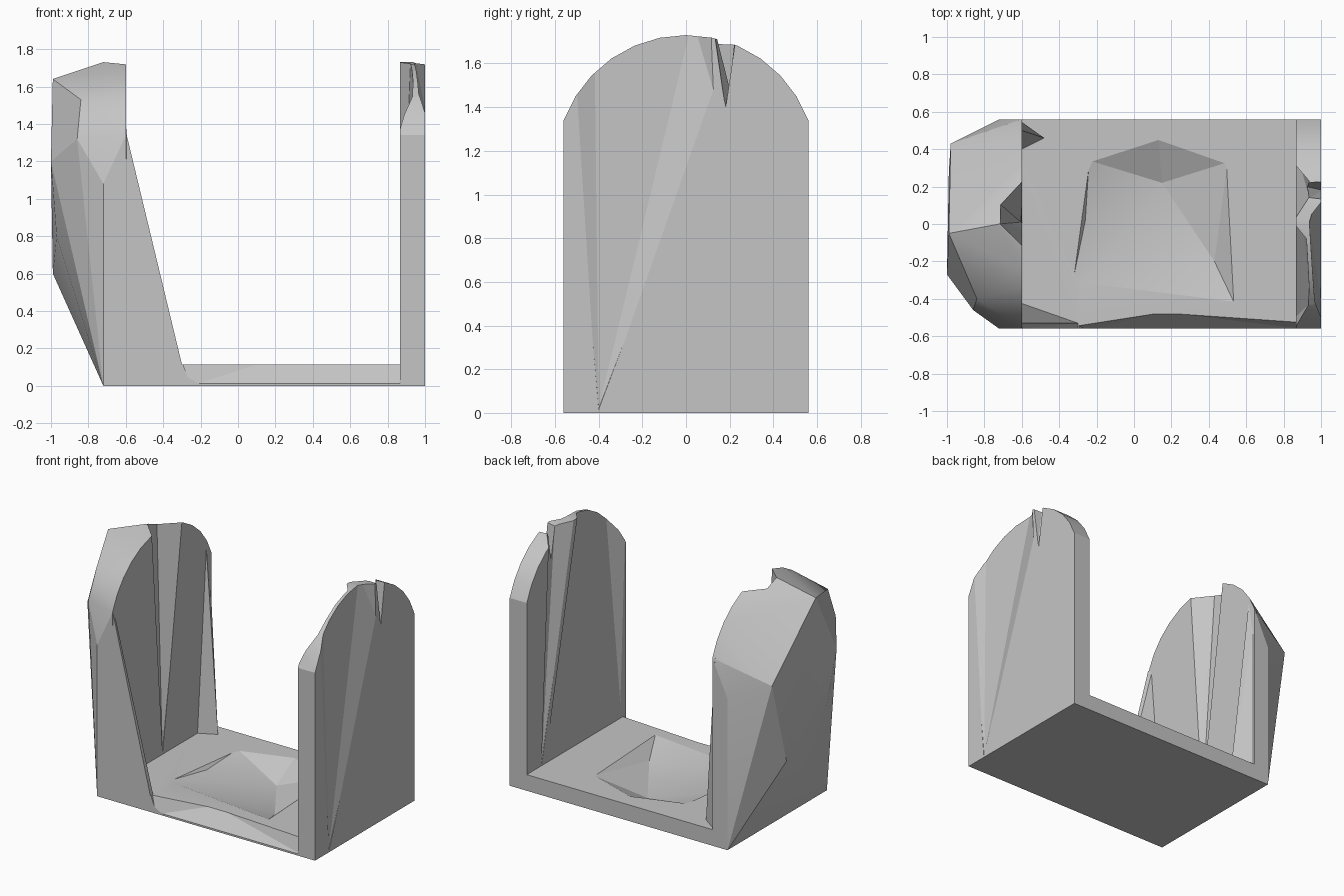
import bpy
import bmesh
import math

cube = bpy.data.objects.get("Cube")
if cube:
    bpy.data.objects.remove(cube, do_unlink=True)

SHADE = (0.56, 0.56, 0.56, 1)
grey = bpy.data.materials.new("plain grey")
grey.use_nodes = True
grey.diffuse_color = SHADE
grey.node_tree.nodes["Principled BSDF"].inputs["Base Color"].default_value = SHADE

HALF = 0.56      # half depth of the bracket
FLOOR = 0.115    # top of the base plate


def hull(name, points):
    """Faceted solid stretched around a handful of corner points."""
    bm = bmesh.new()
    verts = [bm.verts.new(p) for p in points]
    result = bmesh.ops.convex_hull(bm, input=verts)
    loose = [g for g in set(result["geom_interior"] + result["geom_unused"])
             if isinstance(g, bmesh.types.BMVert)]
    bmesh.ops.delete(bm, geom=loose, context="VERTS")
    bmesh.ops.recalc_face_normals(bm, faces=bm.faces[:])
    mesh = bpy.data.meshes.new(name)
    bm.to_mesh(mesh)
    bm.free()
    mesh.materials.append(grey)
    obj = bpy.data.objects.new(name, mesh)
    bpy.context.collection.objects.link(obj)
    return obj


def select(obj):
    bpy.ops.object.select_all(action="DESELECT")
    obj.select_set(True)
    bpy.context.view_layer.objects.active = obj


def cut(obj, points):
    """Carve a faceted notch out of a part."""
    cutter = hull("notch_cutter", points)
    cutter.hide_render = True
    mod = obj.modifiers.new("notch", "BOOLEAN")
    mod.operation = "DIFFERENCE"
    mod.solver = "EXACT"
    mod.object = cutter
    select(obj)
    bpy.ops.object.modifier_apply(modifier=mod.name)
    bpy.data.objects.remove(cutter, do_unlink=True)


def arch(x, steps=12):
    """Round-topped panel outline at a given x."""
    radius, centre = 0.597, 1.133
    sweep = math.asin(HALF / radius)
    pts = [(x, -HALF, 0), (x, HALF, 0)]
    for i in range(steps + 1):
        a = -sweep + 2 * sweep * i / steps
        pts.append((x, radius * math.sin(a), centre + radius * math.cos(a)))
    return pts


# Base plate with a sloping front edge and a sunken pit
base = hull("base_plate", [(x, y, z) for x in (-0.7, 0.98)
                           for y in (-HALF, HALF) for z in (0, FLOOR)])
cut(base, [(-0.25, -0.57, 0.0), (0.98, -0.57, 0.0), (-0.3, -0.57, 0.13),
           (-0.3, -0.54, 0.13), (0.15, -0.47, 0.13), (0.87, -0.52, 0.13),
           (0.98, -0.57, 0.13)])
cut(base, [(-0.33, -0.32, 0.12), (-0.24, 0.34, 0.12), (0.13, 0.46, 0.12),
           (0.5, 0.33, 0.12), (0.54, -0.43, 0.12), (0.15, 0.22, 0.01),
           (-0.26, 0.02, 0.09), (0.43, -0.2, 0.04)])

# Thin upright panel: outer groove, inner hollow, inner groove
panel = hull("thin_panel", arch(0.865) + arch(1.0))
cut(panel, [(1.01, -0.4, 0.0), (0.997, -0.4, 0.02),
            (1.01, -0.52, 1.37), (1.01, -0.47, 1.8), (0.962, -0.42, 1.8),
            (0.935, 0.03, 1.8), (1.01, 0.125, 1.8), (1.01, 0.14, 1.43)])
cut(panel, [(0.86, 0.36, 0.12), (0.86, -0.5, 0.12), (0.86, -0.555, 1.36),
            (0.86, -0.5, 1.8), (0.86, -0.02, 1.8),
            (0.925, -0.1, 1.8), (0.945, -0.42, 1.8)])
cut(panel, [(0.86, 0.4, 0.1), (0.868, 0.39, 0.13),
            (0.86, 0.01, 1.8), (0.86, 0.31, 1.8),
            (0.94, 0.13, 1.8), (0.94, 0.22, 1.8)])
# Small nick in the top rim
cut(panel, [(1.01, 0.12, 1.8), (1.01, 0.24, 1.8), (1.01, 0.18, 1.39),
            (0.92, 0.13, 1.8), (0.92, 0.23, 1.8), (0.92, 0.2, 1.5)])

# Thick upright panel with a bulging outer side
outer = [(-0.72, s * HALF, z) for s in (-1, 1) for z in (0, 1.08)]
bulge = [(-0.72, 0, 1.73), (-0.86, -0.46, 1.32), (-0.84, -0.4, 1.53),
         (-0.99, -0.05, 1.64), (-1, -0.27, 1.2), (-0.98, 0.43, 1.19),
         (-0.99, 0.28, 0.6), (-0.97, -0.2, 0.8)]
thick = hull("bulged_panel", arch(-0.6) + outer + bulge)
cut(thick, [(-0.59, 0.0, 0.12), (-0.605, 0.01, 0.13),
            (-0.59, -0.13, 1.8), (-0.59, 0.25, 1.8),
            (-0.72, 0.0, 1.8), (-0.72, 0.11, 1.8)])

# Gussets joining the bulged panel to the base
front_gusset = hull("front_gusset", [
    (-0.3, -HALF, FLOOR), (-0.3, -0.53, FLOOR), (-0.62, -HALF, 0.05),
    (-0.61, -0.42, 0.1), (-0.595, -HALF, 1.34), (-0.61, -0.53, 1.35)])
back_gusset = hull("back_gusset", [
    (-0.48, 0.46, 0.11), (-0.6, 0.4, 0.11), (-0.62, HALF, 0.05),
    (-0.6, 0.5, 1.4), (-0.62, HALF, 1.33)])

# Soft shading with crisp creases
for part in (base, panel, thick, front_gusset, back_gusset):
    select(part)
    bpy.ops.object.shade_smooth_by_angle(angle=math.radians(14))
